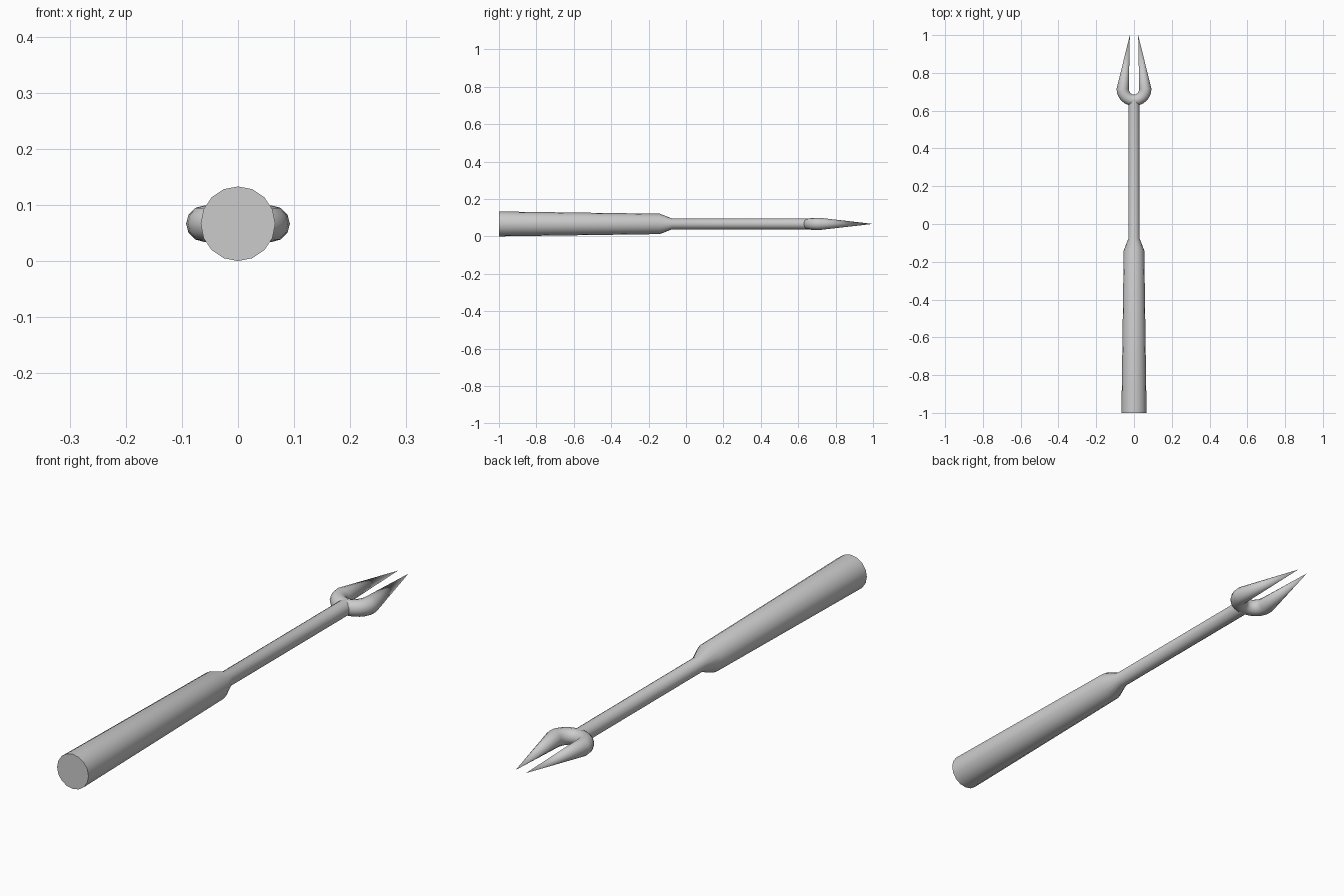
import bpy, bmesh
from math import sin, cos, pi, radians
from mathutils import Vector

if "Cube" in bpy.data.objects:
    bpy.data.objects.remove(bpy.data.objects["Cube"])

AXIS_Z = 0.0665


def skin(name, rings, sides, tips=False, cap=True):
    """Tube through rings of (centre, in-plane side vector, radius); side vectors lie in XY."""
    bm = bmesh.new()
    loops = []
    for c, side, r in rings:
        loops.append([bm.verts.new(Vector(c) + (Vector(side) * cos(a) + Vector((0, 0, sin(a)))) * r)
                      for a in [2 * pi * i / sides for i in range(sides)]])
    for l0, l1 in zip(loops, loops[1:]):
        for i in range(sides):
            j = (i + 1) % sides
            bm.faces.new((l0[i], l0[j], l1[j], l1[i]))
    if tips:
        for loop, tip in zip((loops[0], loops[-1]), tips):
            t = bm.verts.new(tip)
            for i in range(sides):
                bm.faces.new((loop[i], loop[(i + 1) % sides], t))
    elif cap:
        bm.faces.new(loops[0])
        bm.faces.new(loops[-1])
    bmesh.ops.recalc_face_normals(bm, faces=bm.faces)
    me = bpy.data.meshes.new(name)
    bm.to_mesh(me)
    bm.free()
    ob = bpy.data.objects.new(name, me)
    bpy.context.collection.objects.link(ob)
    bpy.ops.object.select_all(action='DESELECT')
    ob.select_set(True)
    bpy.context.view_layer.objects.active = ob
    bpy.ops.object.shade_smooth_by_angle(angle=radians(40))
    return ob


# Tapered handle, shoulder and slim shaft turned along Y
profile = [(-1, 0.0665), (-0.14, 0.0545), (-0.075, 0.029), (0.655, 0.029)]
skin("handle_and_shaft", [((0, y, AXIS_Z), (1, 0, 0), r) for y, r in profile], 16)

# U-shaped fork with two long pointed tines
RING_R, RING_Y, STEPS = 0.06, 0.715, 12
rings = []
for k in range(STEPS + 1):
    a = pi + pi * k / STEPS
    d = Vector((cos(a), sin(a), 0))
    r = 0.029 + 0.0035 * abs(cos(a))
    rings.append((d * RING_R + Vector((0, RING_Y, AXIS_Z)), d, r))
skin("fork", rings, 12, tips=[(-0.022, 1, AXIS_Z), (0.022, 1, AXIS_Z)])
